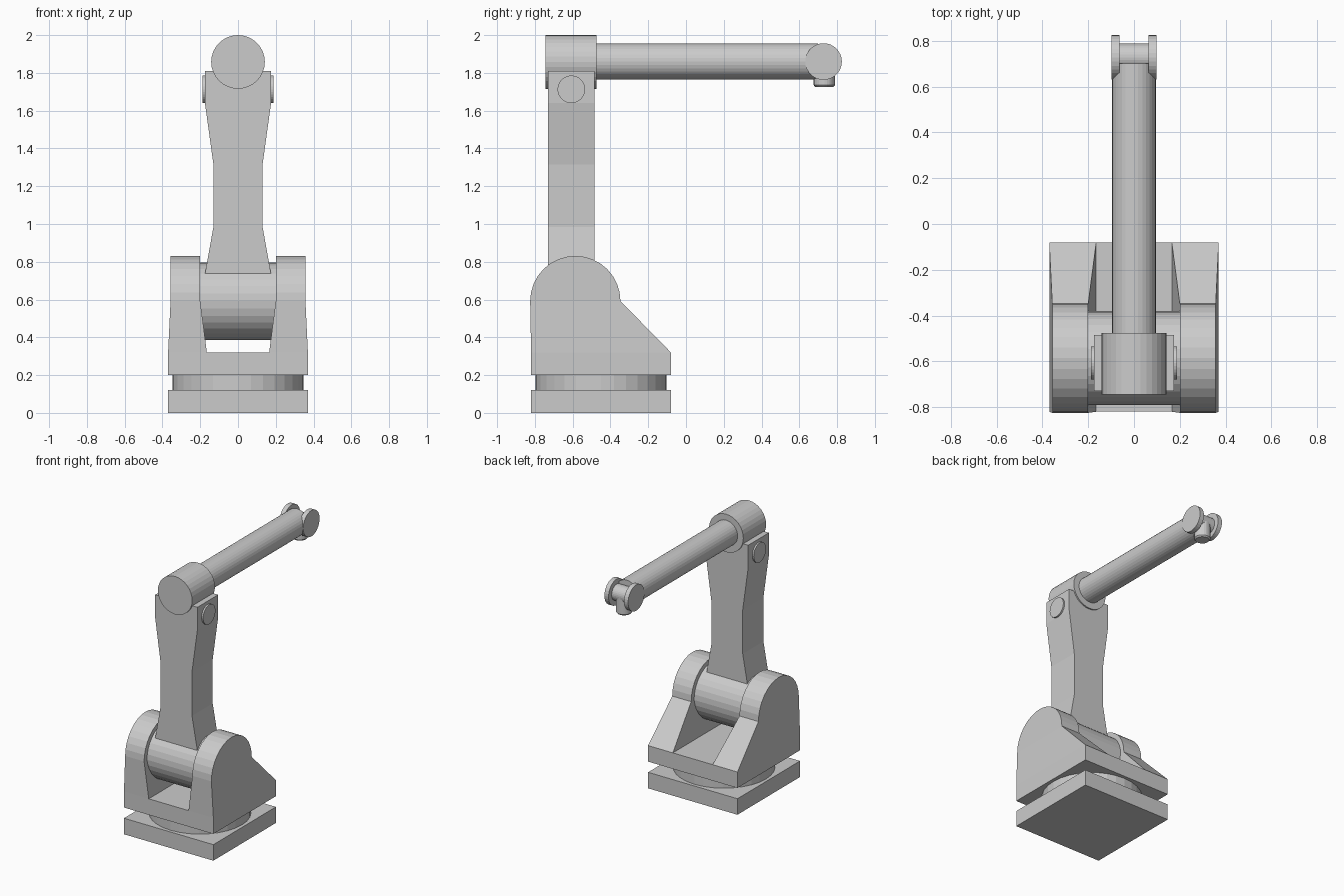
import bpy, bmesh, math
from mathutils import Matrix

if "Cube" in bpy.data.objects:
    bpy.data.objects.remove(bpy.data.objects["Cube"])

grey = bpy.data.materials.new("light_grey")
grey.diffuse_color = (0.6, 0.6, 0.6, 1)
grey.use_nodes = True
grey.node_tree.nodes["Principled BSDF"].inputs["Base Color"].default_value = grey.diffuse_color


def finish(name, bm):
    bmesh.ops.recalc_face_normals(bm, faces=bm.faces)
    me = bpy.data.meshes.new(name)
    bm.to_mesh(me)
    bm.free()
    me.materials.append(grey)
    ob = bpy.data.objects.new(name, me)
    bpy.context.collection.objects.link(ob)
    return ob


def box(name, x, y, z):
    bm = bmesh.new()
    bmesh.ops.create_cube(bm, size=1)
    for v in bm.verts:
        v.co = [lo + (c + 0.5) * (hi - lo) for c, (lo, hi) in zip(v.co, (x, y, z))]
    return finish(name, bm)


def cyl(name, axis, lo, hi, r, center, n=32, r_lo=None):
    """Cylinder along an axis from lo to hi; center gives the other coordinates."""
    bm = bmesh.new()
    bmesh.ops.create_cone(bm, cap_ends=True, segments=n, radius1=r_lo or r,
                          radius2=r, depth=hi - lo)
    rot = {"x": Matrix.Rotation(math.pi / 2, 4, "Y"),
           "y": Matrix.Rotation(-math.pi / 2, 4, "X"),
           "z": Matrix.Identity(4)}[axis]
    pos = list(center)
    pos["xyz".index(axis)] = (lo + hi) / 2
    bmesh.ops.transform(bm, matrix=Matrix.Translation(pos) @ rot, verts=bm.verts)
    return finish(name, bm)


def bridge(bm, a, b):
    """Closed solid between two matching loops of vertices."""
    n = len(a)
    for i in range(n):
        bm.faces.new((a[i], a[(i + 1) % n], b[(i + 1) % n], b[i]))


# Base plate, turntable and lower block of the shoulder bracket
box("base_plate", (-0.37, 0.37), (-0.82, -0.08), (0, 0.12))
cyl("turntable", "z", 0.12, 0.20, 0.347, (0, -0.45, 0))
box("bracket_block", (-0.37, 0.37), (-0.82, -0.08), (0.20, 0.32))

# Bracket cheeks: tapered below the pivot, rounded above it
PY, PZ, R = -0.586, 0.592, 0.239
arc = [(PY + R * math.cos(math.pi * i / 16), PZ + R * math.sin(math.pi * i / 16))
       for i in range(17)]
for side, s in (("left", -1), ("right", 1)):
    bm = bmesh.new()
    loops = []
    for x_low, x_high in ((0.165, 0.20), (0.37, 0.357)):
        low = [bm.verts.new((s * x_low, y, 0.32)) for y in (-0.82, -0.08)]
        top = [bm.verts.new((s * x_high, y, z)) for y, z in arc]
        bm.faces.new((low[0], low[1], top[0], top[-1]))
        bm.faces.new(top)
        loops.append(low + top)
    bridge(bm, *loops)
    finish("bracket_cheek_" + side, bm)

# Shoulder drum between the cheeks
cyl("shoulder_drum", "x", -0.21, 0.21, 0.205, (0, PY, PZ))

# Waisted upper arm
half = [(0.175, 0.60), (0.175, 0.735), (0.13, 0.985), (0.13, 1.315),
        (0.175, 1.64), (0.175, 1.81)]
outline = half + [(-x, z) for x, z in reversed(half)]
bm = bmesh.new()
front, back = [[bm.verts.new((x, y, z)) for x, z in outline] for y in (-0.73, -0.485)]
bm.faces.new(front)
bm.faces.new(back)
bridge(bm, front, back)
finish("upper_arm", bm)

# Elbow pin, elbow housing and forearm
cyl("elbow_pin", "x", -0.187, 0.187, 0.073, (0, -0.607, 1.713))
cyl("elbow_housing", "y", -0.745, -0.475, 0.142, (0, 0, 1.858))
cyl("forearm", "y", -0.48, 0.70, 0.095, (0, 0, 1.86))

# Wrist: two side discs, cross pin and downward tool stub
for side, s in (("left", -1), ("right", 1)):
    cyl("wrist_disc_" + side, "x", min(s * 0.064, s * 0.098),
        max(s * 0.064, s * 0.098), 0.097, (0, 0.728, 1.86))
cyl("wrist_pin", "x", -0.066, 0.066, 0.06, (0, 0.728, 1.86))
cyl("tool_stub", "z", 1.735, 1.86, 0.056, (0, 0.732, 0), 24)
cyl("tool_stub_tip", "z", 1.725, 1.735, 0.056, (0, 0.732, 0), 24, 0.047)
